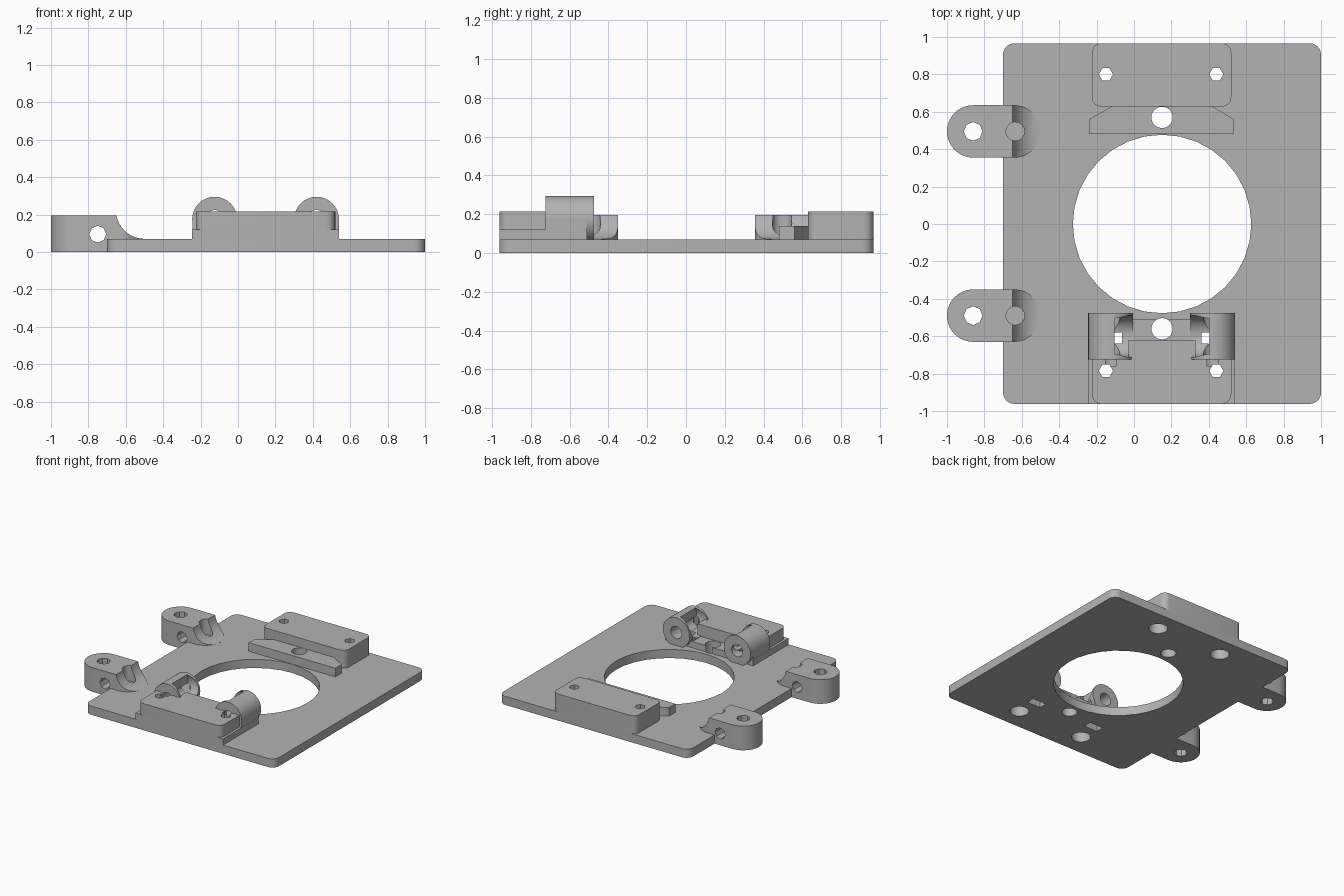
import bpy, bmesh
from math import pi, cos, sin
from mathutils import Matrix, Vector

cube = bpy.data.objects.get("Cube")
if cube:
    bpy.data.objects.remove(cube, do_unlink=True)

grey = bpy.data.materials.new("plain_grey")
grey.use_nodes = True
grey.diffuse_color = (0.45, 0.45, 0.45, 1)
grey.node_tree.nodes["Principled BSDF"].inputs["Base Color"].default_value = (0.45, 0.45, 0.45, 1)


def prism(name, outline, z0, z1):
    """Extrude a closed xy outline from z0 to z1."""
    bm = bmesh.new()
    face = bm.faces.new([bm.verts.new((x, y, z0)) for x, y in outline])
    ext = bmesh.ops.extrude_face_region(bm, geom=[face])
    top = [v for v in ext["geom"] if isinstance(v, bmesh.types.BMVert)]
    bmesh.ops.translate(bm, verts=top, vec=(0, 0, z1 - z0))
    bmesh.ops.recalc_face_normals(bm, faces=bm.faces)
    mesh = bpy.data.meshes.new(name)
    bm.to_mesh(mesh)
    bm.free()
    mesh.materials.append(grey)
    obj = bpy.data.objects.new(name, mesh)
    bpy.context.collection.objects.link(obj)
    return obj


def rounded(x0, x1, y0, y1, r, steps=6):
    """Rounded rectangle outline."""
    pts = []
    corners = [(x1 - r, y1 - r), (x0 + r, y1 - r), (x0 + r, y0 + r), (x1 - r, y0 + r)]
    for q, (cx, cy) in enumerate(corners):
        for i in range(steps + 1):
            a = (q + i / steps) * pi / 2
            pts.append((cx + r * cos(a), cy + r * sin(a)))
    clean = []
    for p in pts:
        if not clean or (Vector(p) - Vector(clean[-1])).length > 1e-5:
            clean.append(p)
    if (Vector(clean[0]) - Vector(clean[-1])).length < 1e-5:
        clean.pop()
    return clean


def box(name, x0, x1, y0, y1, z0, z1):
    return prism(name, [(x0, y0), (x1, y0), (x1, y1), (x0, y1)], z0, z1)


def cylinder(name, centre, r, length, axis="Z", sides=32):
    """Cylinder centred on a point, along one axis."""
    ring = [(r * cos(2 * pi * i / sides), r * sin(2 * pi * i / sides)) for i in range(sides)]
    obj = prism(name, ring, -length / 2, length / 2)
    turn = {"X": Matrix.Rotation(pi / 2, 4, "Y"), "Y": Matrix.Rotation(pi / 2, 4, "X"),
            "Z": Matrix.Identity(4)}[axis]
    obj.data.transform(Matrix.Translation(centre) @ turn)
    return obj


def cut(obj, cutters):
    """Subtract the cutters and bake the result."""
    for c in cutters:
        mod = obj.modifiers.new("cut", "BOOLEAN")
        mod.operation, mod.solver, mod.object = "DIFFERENCE", "EXACT", c
    bpy.context.view_layer.update()
    deps = bpy.context.evaluated_depsgraph_get()
    mesh = bpy.data.meshes.new_from_object(obj.evaluated_get(deps))
    obj.modifiers.clear()
    obj.data = mesh


T = 0.07                 # plate thickness
MID = 0.15               # centre line of the mounts
HUB_X = (-0.125, 0.42)
HUB_Z = 0.175

# Cutters shared by the plate and the raised mounts
through, shared = [], []
shared.append(cylinder("bore_cutter", (MID, 0, 0), 0.477, 1, sides=32))
for y, hole_y in ((0.8, 0.57), (-0.785, -0.56)):
    shared.append(cylinder("pin_cutter", (MID, hole_y, 0), 0.057, 1, sides=24))
    for x in (-0.15, 0.44):
        shared.append(cylinder("screw_cutter", (x, y, 0), 0.038, 1, sides=6))
        shared.append(cylinder("counterbore_cutter", (x, y, 0), 0.07, 0.2, sides=24))
for x in HUB_X:
    shared.append(box("nut_slot_cutter", x - 0.06, x + 0.06, -0.645, -0.58, -0.1, 0.13))

parts = []

# Base plate
plate = prism("base_plate", rounded(-0.7, 1, -0.962, 0.966, 0.06), 0, T)
cut(plate, shared)
parts.append(plate)

# Rear block and its low chamfered ledge
rear_block = prism("rear_block", rounded(-0.225, 0.52, 0.628, 0.966, 0.05), T, 0.215)
ledge = prism("rear_ledge", [(-0.24, 0.48), (0.535, 0.48), (0.535, 0.56), (0.42, 0.628),
                             (-0.12, 0.628), (-0.24, 0.56)], T, 0.14)
for obj in (rear_block, ledge):
    cut(obj, shared[1:])
    parts.append(obj)

# Front pedestal and block, relieved around the hubs
hub_bores = [cylinder("hub_bore_cutter", (x, -0.605, HUB_Z), 0.05, 0.31, "Y", 16) for x in HUB_X]
pedestal = box("front_pedestal", -0.245, 0.54, -0.962, -0.51, T, 0.12)
front_block = prism("front_block", rounded(-0.225, 0.52, -0.962, -0.62, 0.05), 0.12, 0.215)
relief = [box("relief_cutter", x0, x1, -0.725, -0.55, 0.1, 0.3)
          for x0, x1 in ((-0.3, -0.03), (0.33, 0.6))]
cut(pedestal, shared[1:])
cut(front_block, shared[1:] + relief + hub_bores)
parts += [pedestal, front_block]

# Hinge hubs with a saddle scooped out between them
saddle = cylinder("saddle_cutter", (MID, -0.6, 0.235), 0.112, 0.51, "X", 32)
for side, x in zip(("right", "left"), HUB_X):
    hub = cylinder(side + "_hub", (x, -0.6, HUB_Z), 0.12, 0.25, "Y", 32)
    cheek = box(side + "_hub_cheek", x - 0.119, x + 0.119, -0.725, -0.51, 0.12, HUB_Z)
    for obj in (hub, cheek):
        cut(obj, [saddle] + hub_bores + shared[-2:])
        parts.append(obj)

# Side lugs: rounded ears with a scooped inner end
extra = []
for name, y in (("rear_lug", 0.495), ("front_lug", -0.49)):
    lug = prism(name, rounded(-1, -0.5, y - 0.14, y + 0.14, 0.14, 10), 0, 0.195)
    cutters = [cylinder("lug_hole_cutter", (-0.86, y, 0), 0.05, 1, sides=8),
               cylinder("lug_pocket_cutter", (-0.635, y, 0.57), 0.05, 1, sides=16),
               cylinder("lug_cross_cutter", (-0.75, y, 0.095), 0.045, 1, "Y", 8),
               cylinder("lug_scoop_cutter", (-0.5, y, 0.222), 0.152, 1, "Y", 40)]
    cut(lug, cutters)
    extra += cutters
    parts.append(lug)

# Remove the cutters
for c in shared + hub_bores + relief + [saddle] + extra:
    bpy.data.objects.remove(c, do_unlink=True)

# Smooth the curves, keep the edges sharp
bpy.ops.object.select_all(action="DESELECT")
for obj in parts:
    obj.select_set(True)
bpy.context.view_layer.objects.active = plate
bpy.ops.object.shade_smooth_by_angle()
